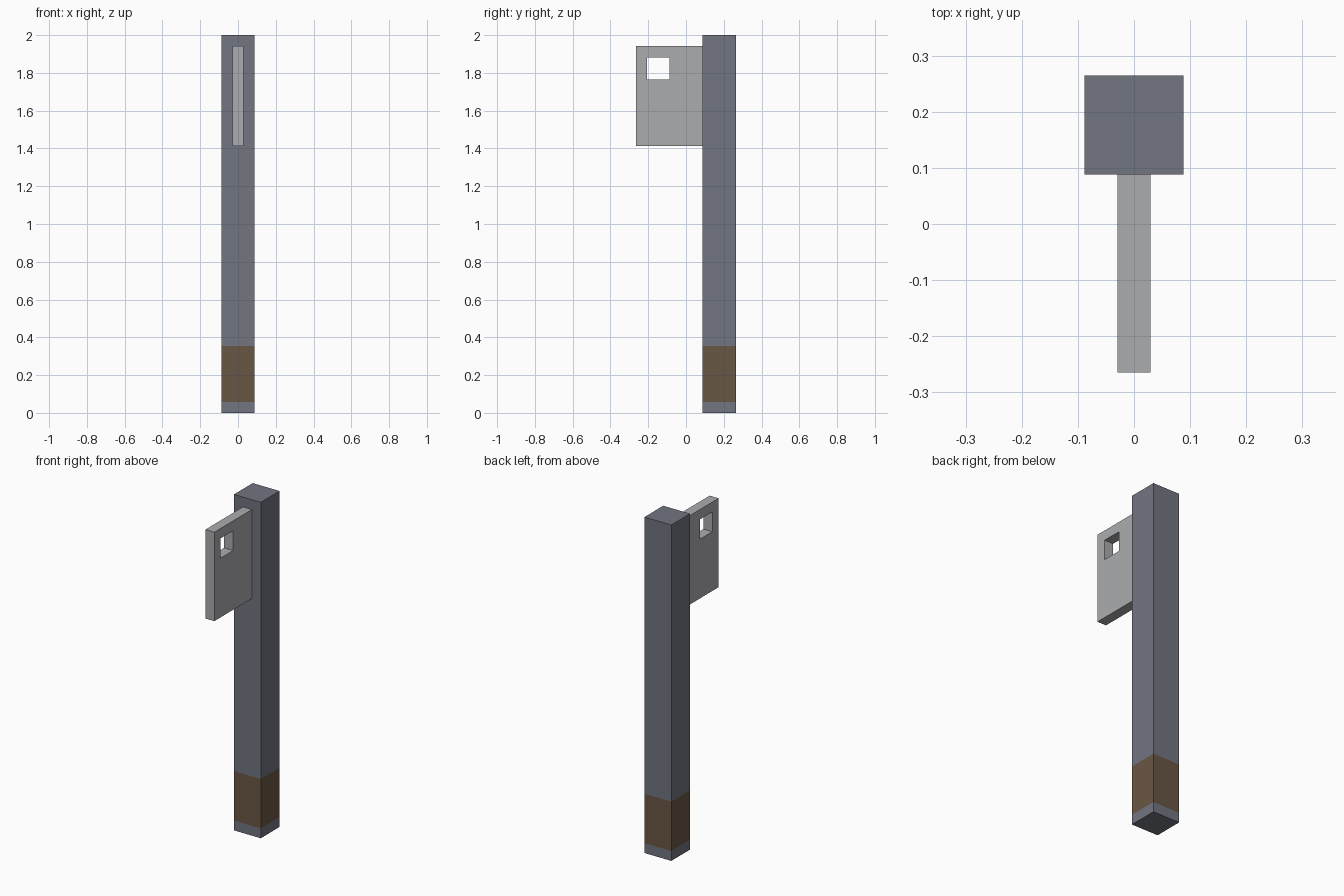
import bpy, bmesh

if "Cube" in bpy.data.objects:
    bpy.data.objects.remove(bpy.data.objects["Cube"], do_unlink=True)

U = 2 / 34  # modelling unit: the pole is 34 units tall


def material(name, rgb):
    """Flat material from 0-255 sRGB values."""
    lin = [((c / 255 + 0.055) / 1.055) ** 2.4 for c in rgb] + [1]
    m = bpy.data.materials.new(name)
    m.use_nodes = True
    m.diffuse_color = lin
    m.node_tree.nodes["Principled BSDF"].inputs["Base Color"].default_value = lin
    return m


def finish(name, bm, mats):
    bmesh.ops.recalc_face_normals(bm, faces=bm.faces)
    me = bpy.data.meshes.new(name)
    bm.to_mesh(me)
    bm.free()
    for m in mats:
        me.materials.append(m)
    ob = bpy.data.objects.new(name, me)
    bpy.context.collection.objects.link(ob)
    return ob


def extrude(bm, faces, vec):
    """Extrude faces and return the new cap faces."""
    geom = bmesh.ops.extrude_face_region(bm, geom=faces)["geom"]
    verts = [g for g in geom if isinstance(g, bmesh.types.BMVert)]
    bmesh.ops.translate(bm, verts=verts, vec=vec)
    return [g for g in geom if isinstance(g, bmesh.types.BMFace)]


slate = material("slate grey", (114, 117, 129))
brown = material("grip brown", (105, 87, 69))
steel = material("light steel", (171, 172, 175))

# Square pole, extruded in sections, with a brown grip band near the foot
bm = bmesh.new()
corners = [(-1.5, 1.5), (1.5, 1.5), (1.5, 4.5), (-1.5, 4.5)]
cap = [bm.faces.new([bm.verts.new((x * U, y * U, 0)) for x, y in corners])]
for height in (1, 5, 28):
    # keep the bottom face so the pole stays closed
    if height == 1:
        bottom = [v.co.copy() for v in cap[0].verts]
    cap = extrude(bm, cap, (0, 0, height * U))
if not any(all(v.co.z < 1e-6 for v in f.verts) for f in bm.faces):
    bm.faces.new([v for p in bottom for v in bm.verts if (v.co - p).length < 1e-6])
for f in bm.faces:
    f.material_index = int(U < f.calc_center_median().z < 6 * U - 1e-5)
finish("pole", bm, [slate, brown])

# Blade plate with a square window: a 3 x 3 cell grid without its middle cell
bm = bmesh.new()
ys, zs = (-4.5, -3.5, -1.5, 1.5), (24, 30, 32, 33)
grid = [[bm.verts.new((-0.5 * U, y * U, z * U)) for z in zs] for y in ys]
cells = [bm.faces.new((grid[i][j], grid[i + 1][j], grid[i + 1][j + 1], grid[i][j + 1]))
         for i in range(3) for j in range(3) if (i, j) != (1, 1)]
back = extrude(bm, cells, (U, 0, 0))
# close the starting side if the extrusion consumed it
if not any(all(v.co.x < 0 for v in f.verts) for f in bm.faces):
    bmesh.ops.duplicate(bm, geom=back)
blade = finish("blade_plate", bm, [steel])
